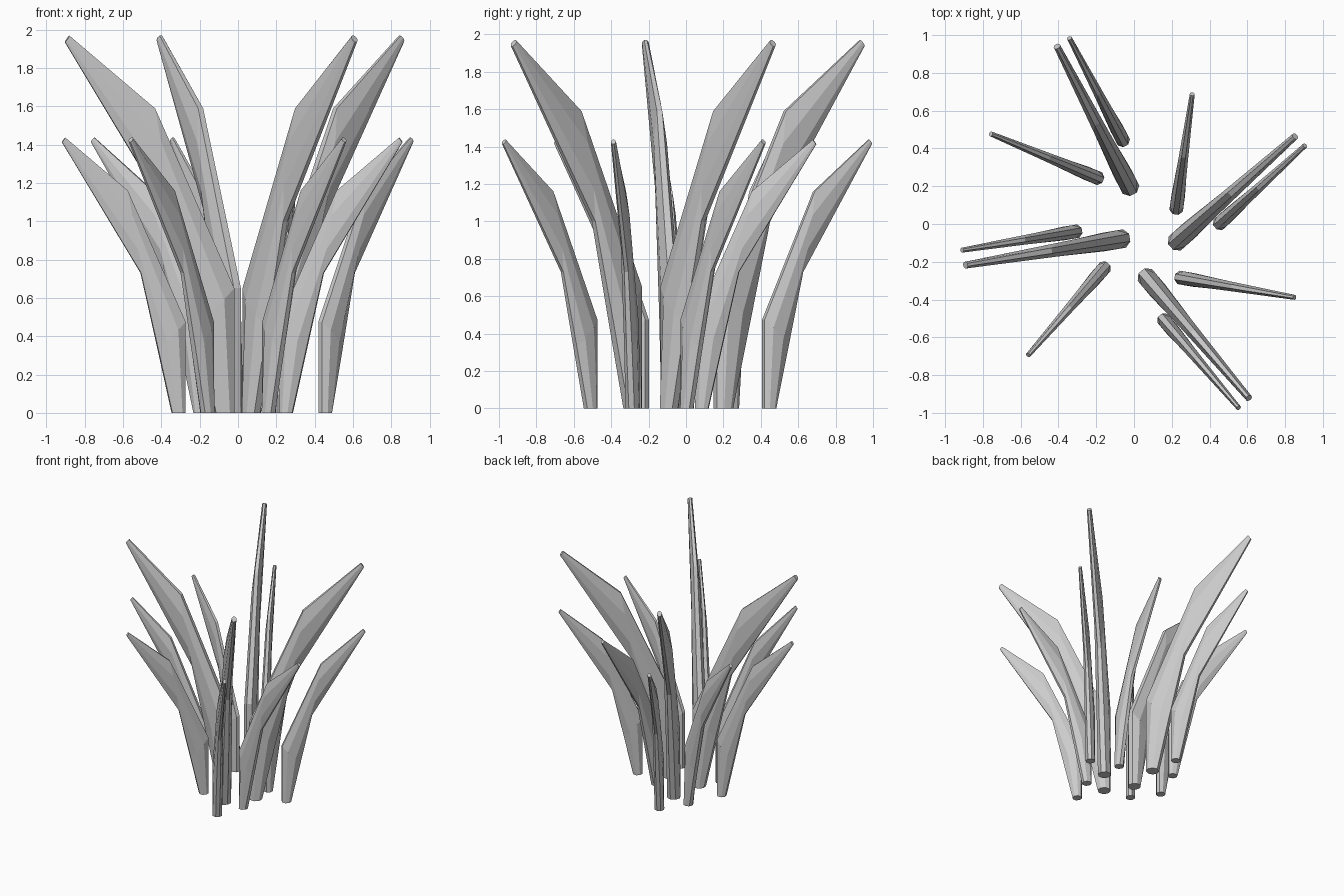
import bpy, bmesh, math

if "Cube" in bpy.data.objects:
    bpy.data.objects.remove(bpy.data.objects["Cube"])

SIDES = 8
# Each ring: inner edge (r, z), outer edge (r, z), half thickness
RINGS = [
    ((-0.035, 0.00), (0.035, 0.00), 0.036),
    ((-0.035, 0.475), (0.109, 0.33), 0.036),
    ((0.270, 1.160), (0.200, 0.73), 0.026),
    ((0.600, 1.437), (0.617, 1.413), 0.013),
]


def blade(name, base, tip, scale):
    """Bent tapering octagonal leaf leaning from base towards tip."""
    a = math.atan2(tip[1] - base[1], tip[0] - base[0])
    ca, sa = math.cos(a), math.sin(a)
    bm = bmesh.new()
    rings = []
    for (r0, z0), (r1, z1), t in RINGS:
        ring = []
        for i in range(SIDES):
            ang = 2 * math.pi * (i + 0.5) / SIDES
            k = math.cos(math.pi / SIDES)
            u, v = math.cos(ang) / k, math.sin(ang) / k
            r = ((r0 + r1) / 2 + u * (r1 - r0) / 2) * scale
            z = ((z0 + z1) / 2 + u * (z1 - z0) / 2) * scale
            w = v * t * scale
            ring.append(bm.verts.new((base[0] + r * ca - w * sa,
                                      base[1] + r * sa + w * ca, z)))
        rings.append(ring)
    for lo, hi in zip(rings, rings[1:]):
        for i in range(SIDES):
            j = (i + 1) % SIDES
            bm.faces.new((lo[i], lo[j], hi[j], hi[i]))
    bm.faces.new(rings[0][::-1])
    bm.faces.new(rings[-1])
    bmesh.ops.recalc_face_normals(bm, faces=bm.faces)
    me = bpy.data.meshes.new(name)
    bm.to_mesh(me)
    bm.free()
    ob = bpy.data.objects.new(name, me)
    bpy.context.collection.objects.link(ob)


# Tall central blades: base, tip
TALL = [
    ((-0.025, 0.20), (-0.415, 0.955)),
    ((0.23, -0.09), (0.865, 0.475)),
    ((-0.07, -0.08), (-0.905, -0.22)),
    ((0.07, -0.285), (0.615, -0.93)),
]
# Short outer blades: base, tip
SHORT = [
    ((-0.06, 0.445), (-0.345, 0.99)),
    ((-0.195, 0.245), (-0.765, 0.48)),
    ((0.225, 0.085), (0.31, 0.70)),
    ((0.455, 0.005), (0.905, 0.415)),
    ((0.25, -0.285), (0.86, -0.39)),
    ((0.16, -0.51), (0.56, -0.98)),
    ((-0.16, -0.235), (-0.565, -0.70)),
    ((-0.31, -0.04), (-0.92, -0.14)),
]
for i, (b, t) in enumerate(TALL):
    blade(f"tall_blade_{i + 1}", b, t, 1.37)
for i, (b, t) in enumerate(SHORT):
    blade(f"short_blade_{i + 1}", b, t, 1.0)
